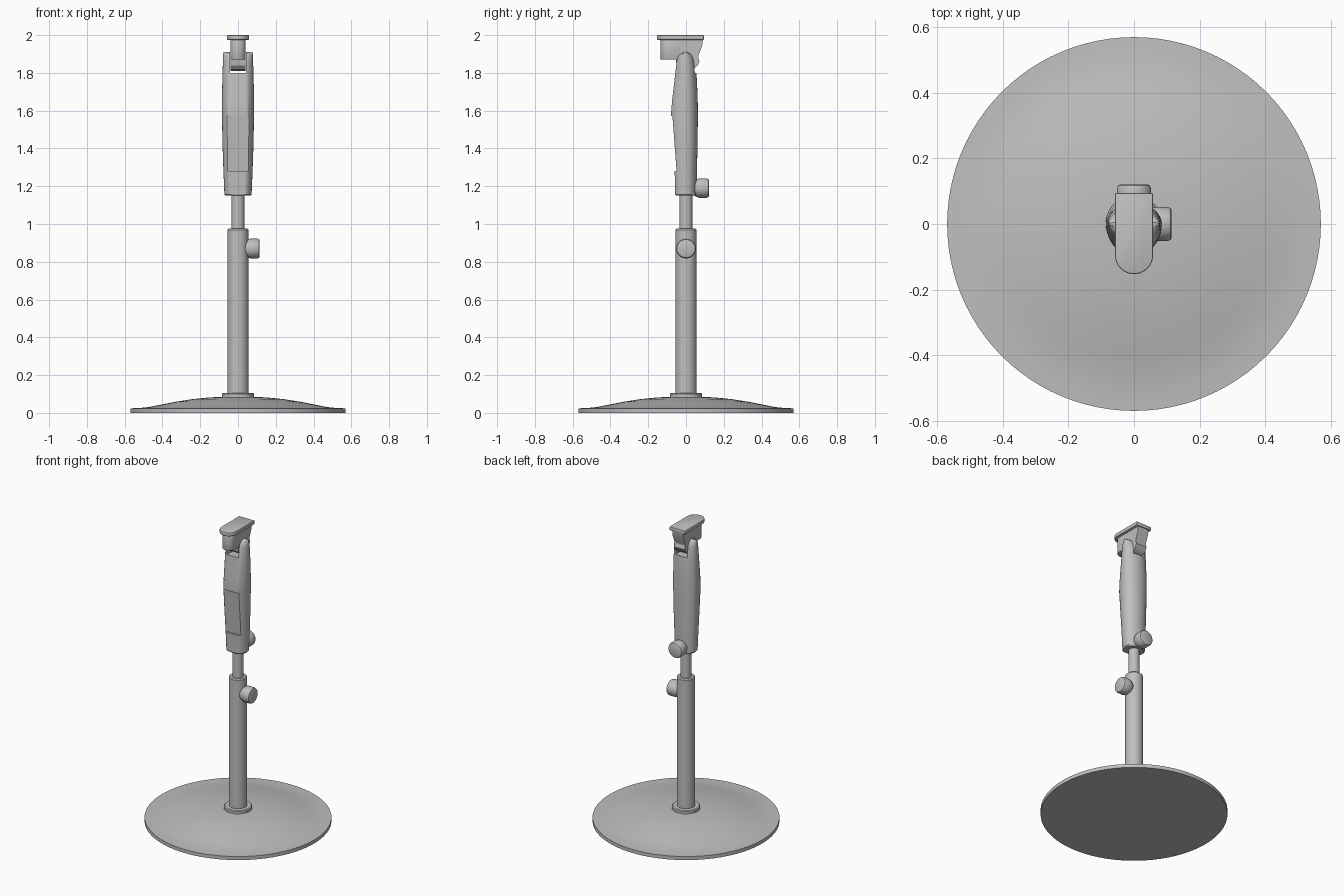
import bpy, bmesh
from math import sin, cos, pi, radians
from mathutils import Matrix, Vector

cube = bpy.data.objects.get("Cube")
if cube:
    bpy.data.objects.remove(cube, do_unlink=True)

GREY = (0.52, 0.52, 0.52, 1.0)
grey = bpy.data.materials.new("plain grey")
grey.use_nodes = True
grey.diffuse_color = GREY
for node in grey.node_tree.nodes:
    if node.type == 'BSDF_PRINCIPLED':
        node.inputs["Base Color"].default_value = GREY


def make_object(name, bm):
    bmesh.ops.recalc_face_normals(bm, faces=bm.faces[:])
    mesh = bpy.data.meshes.new(name)
    bm.to_mesh(mesh)
    bm.free()
    obj = bpy.data.objects.new(name, mesh)
    bpy.context.collection.objects.link(obj)
    mesh.materials.append(grey)
    return obj


def activate(obj):
    bpy.ops.object.select_all(action='DESELECT')
    obj.select_set(True)
    bpy.context.view_layer.objects.active = obj


def smooth(obj, angle=32):
    activate(obj)
    bpy.ops.object.shade_smooth_by_angle(angle=radians(angle))


def loft(name, rings):
    """Skin closed rings of points and cap both ends."""
    bm = bmesh.new()
    rows = [[bm.verts.new(p) for p in ring] for ring in rings]
    n = len(rows[0])
    for low, high in zip(rows, rows[1:]):
        for i in range(n):
            j = (i + 1) % n
            bm.faces.new((low[i], low[j], high[j], high[i]))
    bm.faces.new(rows[0])
    bm.faces.new(rows[-1])
    return make_object(name, bm)


def turned(name, profile, sides=48, matrix=Matrix()):
    """Solid of revolution from (radius, height) pairs."""
    angles = [2 * pi * i / sides for i in range(sides)]
    rings = [[matrix @ Vector((r * cos(a), r * sin(a), h)) for a in angles]
             for r, h in profile]
    obj = loft(name, rings)
    smooth(obj)
    return obj


def slab(name, outline, low, high, axis):
    """Extrude an outline: (x, y) along z, or (y, z) along x."""
    def place(a, b, d):
        return (a, b, d) if axis == 'z' else (d, a, b)
    return loft(name, [[place(a, b, d) for a, b in outline] for d in (low, high)])


def u_outline(half, front, back, steps=20):
    """Half round at the front, square at the back."""
    arc = [pi + pi * i / steps for i in range(steps + 1)]
    points = [(half * cos(a), front + half + half * sin(a)) for a in arc]
    return points + [(half, back), (-half, back)]


def bevel(obj, width):
    mod = obj.modifiers.new("rounded edges", 'BEVEL')
    mod.width = width
    mod.segments = 2
    mod.limit_method = 'ANGLE'
    mod.angle_limit = radians(40)
    activate(obj)
    bpy.ops.object.modifier_apply(modifier=mod.name)


def cut(obj, cutter):
    mod = obj.modifiers.new("cut", 'BOOLEAN')
    mod.operation = 'DIFFERENCE'
    mod.solver = 'EXACT'
    mod.object = cutter
    activate(obj)
    bpy.ops.object.modifier_apply(modifier=mod.name)
    bpy.data.objects.remove(cutter, do_unlink=True)


# Round foot with a shallow dome, and its collar
turned("base", [(0.57, 0), (0.57, 0.024), (0.52, 0.026), (0.47, 0.031),
                (0.41, 0.043), (0.33, 0.059), (0.24, 0.073),
                (0.15, 0.082), (0.06, 0.086)], sides=96)
turned("base_collar", [(0.086, 0.07), (0.086, 0.1), (0.081, 0.106), (0.05, 0.106)])

# Telescopic column
turned("outer_tube", [(0.055, 0.09), (0.055, 0.969), (0.049, 0.975), (0.03, 0.975)])
turned("inner_tube", [(0.034, 0.95), (0.034, 1.18)])

# Clamping knobs: one on the column's left, one behind the grip
knob = [(0.035, 0.03), (0.05, 0.058), (0.052, 0.066), (0.052, 0.104),
        (0.048, 0.112), (0.042, 0.115)]
turned("column_knob", knob, matrix=Matrix.Translation((0, 0, 0.87))
       @ Matrix.Rotation(pi / 2, 4, 'Y'))
turned("grip_knob", knob, matrix=Matrix.Translation((0, 0.006, 1.19))
       @ Matrix.Rotation(-pi / 2, 4, 'X'))

# Grip: oval sections (height, half width, front, back) with a flattened front
sections = [(1.15, 0.066, 0.052, 0.052), (1.157, 0.072, 0.057, 0.056),
            (1.275, 0.077, 0.060, 0.058), (1.42, 0.082, 0.069, 0.061),
            (1.575, 0.085, 0.080, 0.063), (1.66, 0.085, 0.073, 0.062),
            (1.76, 0.083, 0.061, 0.058), (1.86, 0.080, 0.050, 0.050),
            (1.885, 0.079, 0.042, 0.042), (1.901, 0.078, 0.028, 0.028),
            (1.91, 0.077, 0.008, 0.008)]


def grip_ring(z, half, front, back, sides=48):
    ring = []
    for i in range(sides):
        a = 2 * pi * i / sides
        s = sin(a)
        y = back * s if s > 0 else max(-front, 1.22 * front * s)
        ring.append((half * cos(a), y, z))
    return ring


grip = loft("grip", [grip_ring(*s) for s in sections])
cut(grip, slab("fork_cutter", [(-0.2, 1.8), (0.2, 1.8), (0.2, 2), (-0.2, 2)],
               -0.043, 0.043, 'x'))
cut(grip, slab("panel_cutter", [(-0.2, 1.28), (-0.050, 1.28),
                                (-0.072, 1.573), (-0.2, 1.573)],
               -0.061, 0.061, 'x'))
smooth(grip, 28)

# Tilting head: pivot foot, rounded nose and top plate
pivot = slab("head_pivot", [(-0.08, 1.98), (0.09, 1.98), (0.085, 1.94),
                            (0.070, 1.905), (0.064, 1.885), (0.071, 1.86),
                            (0.060, 1.838), (0.035, 1.818), (0, 1.81),
                            (-0.03, 1.818), (-0.05, 1.84), (-0.055, 1.875),
                            (-0.08, 1.875)], -0.040, 0.040, 'x')
smooth(pivot)
nose = slab("head_nose", u_outline(0.041, -0.135, -0.03), 1.87, 1.98, 'z')
bevel(nose, 0.004)
smooth(nose)
plate = slab("head_plate", u_outline(0.058, -0.153, 0.095), 1.974, 2.0, 'z')
bevel(plate, 0.005)
smooth(plate)
